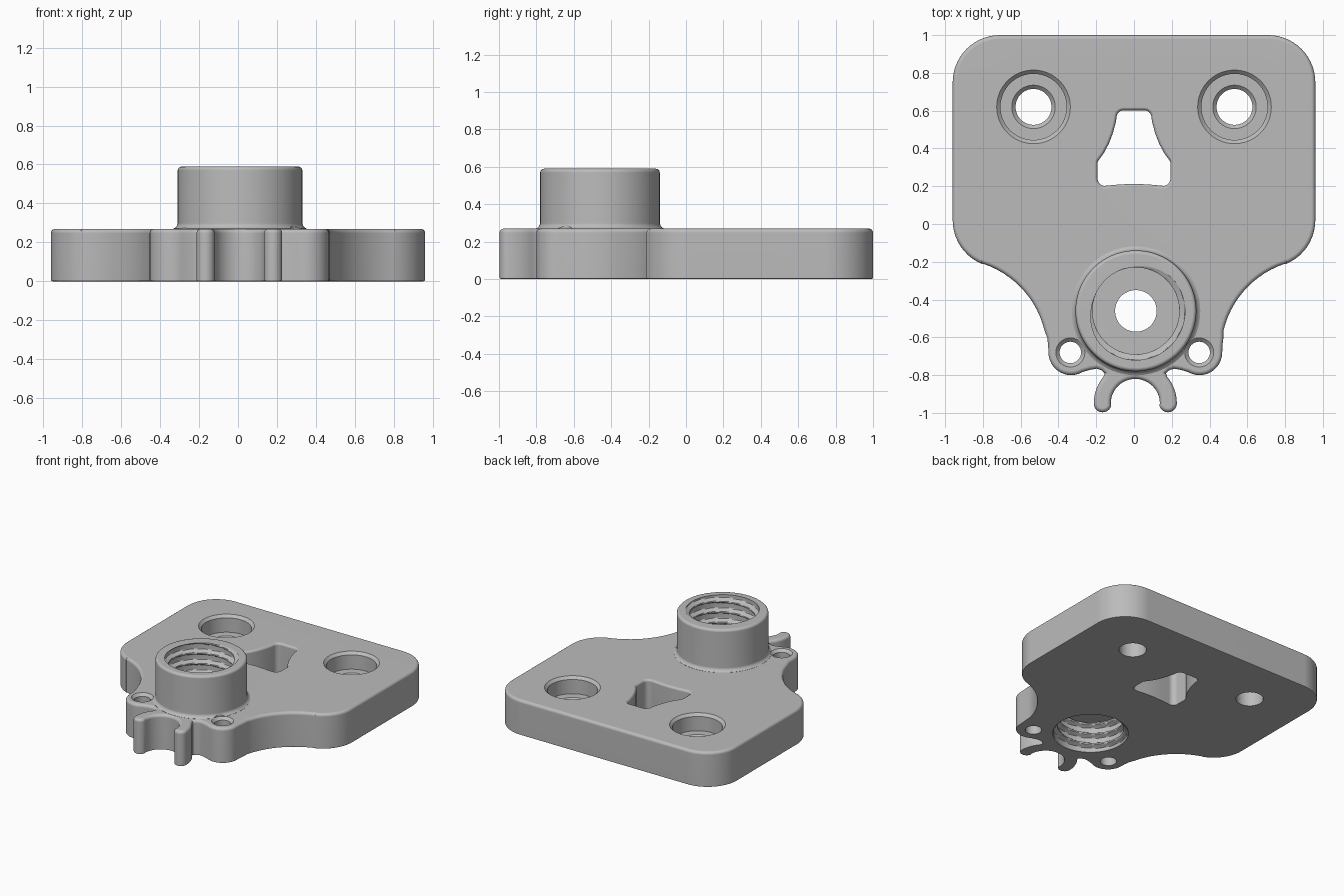
import bpy, bmesh
from math import sin, cos, pi, radians
from mathutils import Vector

if "Cube" in bpy.data.objects:
    bpy.data.objects.remove(bpy.data.objects["Cube"], do_unlink=True)

grey = bpy.data.materials.new("matte_grey")
grey.use_nodes = True
COLOUR = (0.5, 0.5, 0.5, 1)
grey.diffuse_color = COLOUR
grey.node_tree.nodes["Principled BSDF"].inputs["Base Color"].default_value = COLOUR

TOP = 0.27
BOSS = (0.01, -0.46)


def arc(cx, cy, r, a0, a1, n):
    angles = [radians(a0 + (a1 - a0) * i / n) for i in range(n + 1)]
    return [(cx + r * cos(a), cy + r * sin(a)) for a in angles]


def mirrored(half):
    """Close a right-hand half outline that runs anticlockwise."""
    return half + [(-x, y) for x, y in reversed(half) if x > 0.001]


def offset(pts, d):
    """Move every outline point outward by d along its mitred normal."""
    out = []
    for i, p in enumerate(pts):
        p = Vector(p)
        e0 = (p - Vector(pts[i - 1])).normalized()
        e1 = (Vector(pts[(i + 1) % len(pts)]) - p).normalized()
        n0, n1 = Vector((e0.y, -e0.x)), Vector((e1.y, -e1.x))
        n = (n0 + n1).normalized()
        out.append(tuple(p + n * d / max(n.dot(n0), 0.5)))
    return out


def skin(name, rings):
    """Closed solid through a stack of equal-length rings."""
    bm = bmesh.new()
    rows = [[bm.verts.new(p) for p in ring] for ring in rings]
    n = len(rows[0])
    for a, b in zip(rows, rows[1:]):
        for i in range(n):
            j = (i + 1) % n
            bm.faces.new((a[i], a[j], b[j], b[i]))
    bm.faces.new(rows[0][::-1])
    bm.faces.new(rows[-1])
    bmesh.ops.recalc_face_normals(bm, faces=bm.faces[:])
    mesh = bpy.data.meshes.new(name)
    bm.to_mesh(mesh)
    bm.free()
    mesh.materials.append(grey)
    obj = bpy.data.objects.new(name, mesh)
    bpy.context.collection.objects.link(obj)
    return obj


def loft(name, outline, levels):
    return skin(name, [[(x, y, z) for x, y in offset(outline, d)] for z, d in levels])


def turned(name, centre, profile, n=64):
    return skin(name, [[(x, y, z) for x, y in arc(*centre, r, 0, 360, n)[:-1]]
                       for z, r in profile])


def threaded_bore(name, z0, z1, pitch=0.08, n=64):
    """Helical thread cutter with a lead-in at the underside."""
    rings = []
    steps = round((z1 - z0) / 0.005)
    for k in range(steps + 1):
        z = z0 + (z1 - z0) * k / steps
        ring = []
        for i in range(n):
            t = (z / pitch - i / n) % 1
            groove = min(1, max(0, 2.5 - 6 * abs(t - 0.5)))
            r = max(0.23 + 0.03 * groove, min(0.265 - z, 0.28))
            a = 2 * pi * i / n
            ring.append((BOSS[0] + r * cos(a), BOSS[1] + r * sin(a), z))
        rings.append(ring)
    return skin(name, rings)


def combine(target, other, operation):
    mod = target.modifiers.new(operation.lower(), "BOOLEAN")
    mod.operation, mod.object, mod.solver = operation, other, "EXACT"
    bpy.context.view_layer.objects.active = target
    bpy.ops.object.modifier_apply(modifier=mod.name)
    bpy.data.objects.remove(other, do_unlink=True)


# Plate outline: fork, ear, waist, shoulder and back corner
half = arc(0, -0.95, 0.13, 90, 0, 12)
half += arc(0.173, -0.95, 0.047, 180, 360, 12)[1:]
half += arc(0, -0.95, 0.22, 0, 40, 6)[1:]
half += [(0.162, -0.79), (0.18, -0.774), (0.205, -0.766), (0.24, -0.772)]
half += arc(0.34, -0.68, 0.12, 240, 360, 12)
half += arc(0.955, -0.68, 0.495, 180, 108, 16)[1:]
half += arc(0.71, 0.02, 0.25, -68, 0, 10)
half += arc(0.71, 0.75, 0.25, 0, 90, 14)
outline = [(x + (0.007 if y < -0.6 else 0), y) for x, y in mirrored(half)]

# Plate with rounded upper rim
rim = 0.022
levels = [(0, -0.008), (0.003, -0.002), (0.008, 0)]
levels += [(TOP - rim + rim * sin(a), rim * (cos(a) - 1))
           for a in (radians(22.5 * i) for i in range(5))]
plate = loft("mounting_plate", outline, levels)

# Round boss with a filleted foot and softened lip
boss = turned("boss", BOSS, [(0.1, 0.32), (0.258, 0.32), (0.262, 0.341), (0.271, 0.341),
                             (0.277, 0.331), (0.286, 0.324), (0.298, 0.32), (0.57, 0.32),
                             (0.58, 0.317), (0.587, 0.31), (0.59, 0.3)], 96)
combine(plate, boss, "UNION")

# Tapered window
half = [(0, 0.213), (0.08, 0.209)]
half += arc(0.155, 0.24, 0.038, -100, 0, 6)
half += arc(0.163, 0.32, 0.03, 0, 40, 3)
half += [(0.16, 0.375), (0.133, 0.425), (0.112, 0.48), (0.096, 0.54)]
half += arc(0.055, 0.565, 0.037, 10, 90, 5)
half += [(0, 0.602)]
window = loft("window_cutter", mirrored(half),
              [(-0.1, 0), (TOP - 0.018, 0), (TOP - 0.012, 0.002),
               (TOP - 0.005, 0.007), (TOP, 0.016), (0.3, 0.016)])
cutters = [window]

# Counterbored screw holes and small ear holes
for side in (-1, 1):
    cutters.append(turned("screw_cutter", (side * 0.532, 0.62),
                          [(-0.1, 0.095), (0.12, 0.095), (0.14, 0.115), (0.14, 0.175),
                           (0.25, 0.175), (TOP, 0.195), (0.3, 0.195)]))
    cutters.append(turned("ear_hole_cutter", (side * 0.341 + 0.004, -0.68),
                          [(-0.1, 0.057), (0.25, 0.057), (TOP, 0.077), (0.3, 0.077)], 32))

# Threaded bores from both ends, joined by a smaller hole through the web
cutters.append(threaded_bore("upper_bore_cutter", 0.303, 0.623))
cutters.append(threaded_bore("lower_bore_cutter", -0.033, 0.237))
cutters.append(turned("web_hole_cutter", BOSS, [(0.2, 0.11), (0.35, 0.11)]))
for cutter in cutters:
    combine(plate, cutter, "DIFFERENCE")

# Smooth shading with flat faces kept flat
bpy.ops.object.select_all(action="DESELECT")
plate.select_set(True)
bpy.context.view_layer.objects.active = plate
bpy.ops.object.shade_smooth_by_angle(angle=radians(32))
mod = plate.modifiers.new("weighted_normals", "WEIGHTED_NORMAL")
mod.keep_sharp = True
